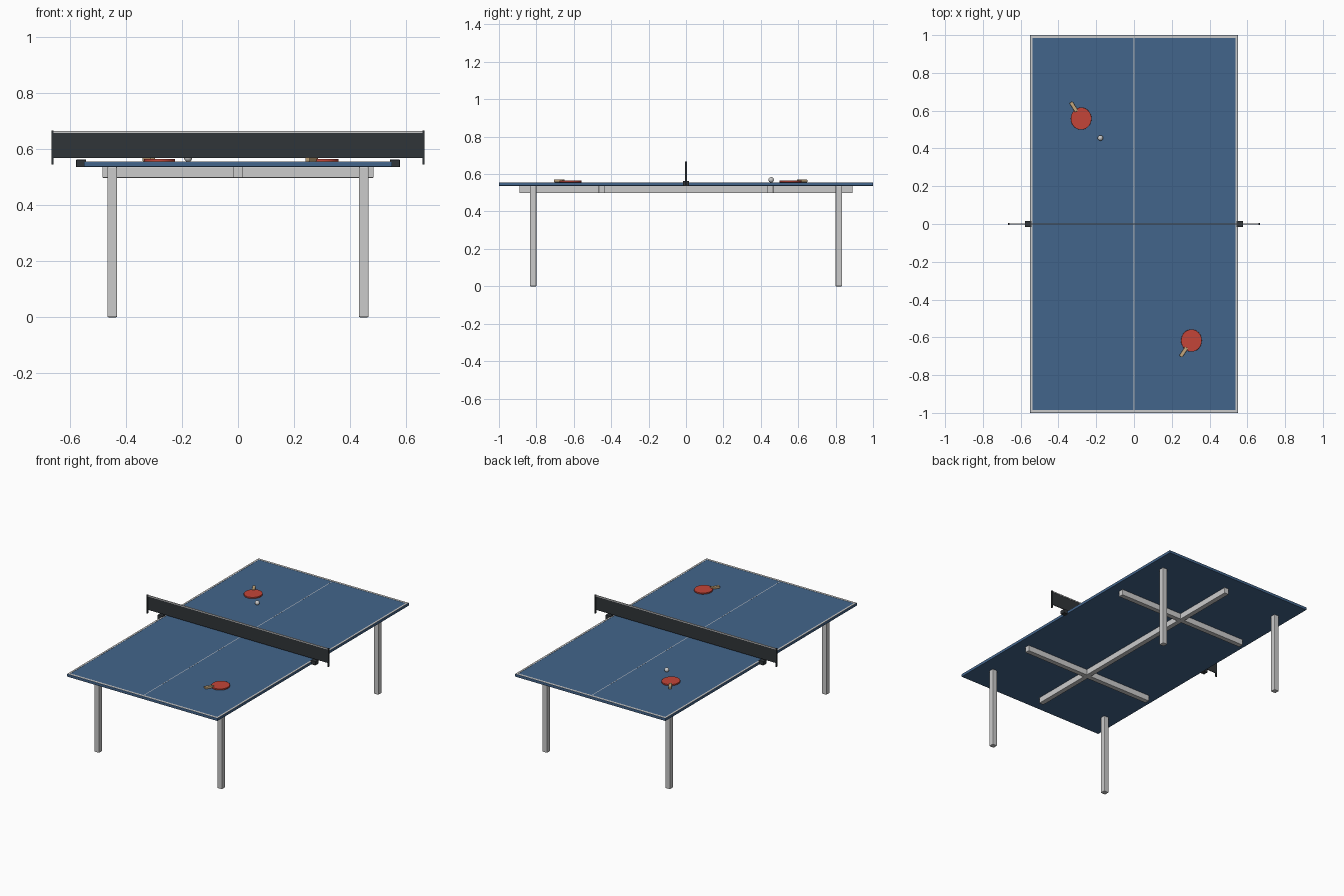
import bpy
from math import atan2, hypot
from mathutils import Vector

if "Cube" in bpy.data.objects:
    bpy.data.objects.remove(bpy.data.objects["Cube"])


def material(name, rgb):
    m = bpy.data.materials.new(name)
    m.diffuse_color = (*rgb, 1)
    m.use_nodes = True
    m.node_tree.nodes["Principled BSDF"].inputs["Base Color"].default_value = m.diffuse_color
    return m


BLUE = material("blue", (0.055, 0.13, 0.26))
WHITE = material("white", (0.85, 0.85, 0.85))
DARK = material("dark", (0.03, 0.035, 0.04))
RED = material("red", (0.55, 0.06, 0.04))
WOOD = material("wood", (0.55, 0.38, 0.2))


def finish(ob, name, mat, bevel):
    ob.name = name
    if mat:
        ob.data.materials.append(mat)
    if bevel:
        b = ob.modifiers.new("bevel", 'BEVEL')
        b.width = bevel
        b.segments = 2
    return ob


def box(name, lo, hi, mat=None, bevel=0.0, rot=0.0):
    lo, hi = Vector(lo), Vector(hi)
    bpy.ops.mesh.primitive_cube_add(size=1, location=(lo + hi) / 2)
    ob = bpy.context.object
    ob.scale = hi - lo
    bpy.ops.object.transform_apply(location=False, rotation=False, scale=True)
    ob.rotation_euler.z = rot
    return finish(ob, name, mat, bevel)


TOP, UNDER = 0.555, 0.537

# Table top with painted lines
box("table_top", (-0.55, -1, UNDER), (0.55, 1, TOP), BLUE, 0.002)
for s, side in ((-1, "left"), (1, "right")):
    x = s * 0.543
    box(f"{side}_side_line", (x - 0.006, -0.998, TOP - 0.002), (x + 0.006, 0.998, TOP + 0.001), WHITE)
for s, side in ((-1, "front"), (1, "back")):
    y = s * 0.991
    box(f"{side}_end_line", (-0.549, y - 0.007, TOP - 0.002), (0.549, y + 0.007, TOP + 0.001), WHITE)
box("centre_line", (-0.002, -0.985, TOP - 0.002), (0.002, 0.985, TOP + 0.0002), WHITE)

# Legs and under-frame
for sx, a in ((-1, "left"), (1, "right")):
    for sy, b in ((-1, "front"), (1, "back")):
        x, y = sx * 0.449, sy * 0.817
        box(f"{b}_{a}_leg", (x - 0.0175, y - 0.0175, 0), (x + 0.0175, y + 0.0175, UNDER), None, 0.004)
box("long_beam", (-0.0165, -0.89, 0.498), (0.0165, 0.89, UNDER), None, 0.002)
for s, side in ((-1, "front"), (1, "back")):
    y = s * 0.45
    box(f"{side}_cross_beam", (-0.484, y - 0.0165, 0.498), (0.484, y + 0.0165, UNDER), None, 0.002)

# Net, tape, posts and clamps
box("net", (-0.66, -0.002, 0.569), (0.66, 0.002, 0.66), DARK)
box("net_tape", (-0.66, -0.0035, 0.658), (0.66, 0.0035, 0.665), WHITE)
for s, side in ((-1, "left"), (1, "right")):
    x = s * 0.662
    box(f"{side}_net_post", (x - 0.004, -0.005, 0.545), (x + 0.004, 0.005, 0.667), DARK, 0.001)
    x = s * 0.56
    box(f"{side}_net_clamp", (x - 0.018, -0.017, 0.536), (x + 0.018, 0.017, 0.563), DARK, 0.003)


# Paddles: oval blade with a handle pointing towards its tip
def paddle(name, centre, tip):
    cx, cy = centre
    bpy.ops.mesh.primitive_cylinder_add(vertices=32, radius=1, depth=0.009, location=(cx, cy, TOP + 0.0055))
    ob = bpy.context.object
    ob.scale = (0.055, 0.059, 1)
    bpy.ops.object.transform_apply(location=False, rotation=False, scale=True)
    finish(ob, name + "_blade", RED, 0.001)
    bpy.ops.object.shade_smooth_by_angle()
    dx, dy = tip[0] - cx, tip[1] - cy
    length = hypot(dx, dy)
    ux, uy = dx / length, dy / length
    near, far = 0.045, length + 0.002
    mid, half = (near + far) / 2, (far - near) / 2
    hx, hy = cx + ux * mid, cy + uy * mid
    box(name + "_handle", (hx - half, hy - 0.0095, TOP + 0.001), (hx + half, hy + 0.0095, TOP + 0.016),
        WOOD, 0.003, atan2(dy, dx))


paddle("back_paddle", (-0.28, 0.558), (-0.333, 0.643))
paddle("front_paddle", (0.304, -0.617), (0.248, -0.7))

# Ball
bpy.ops.mesh.primitive_uv_sphere_add(segments=24, ring_count=12, radius=0.0145, location=(-0.178, 0.455, TOP + 0.014))
finish(bpy.context.object, "ball", WHITE, 0)
bpy.ops.object.shade_smooth()
